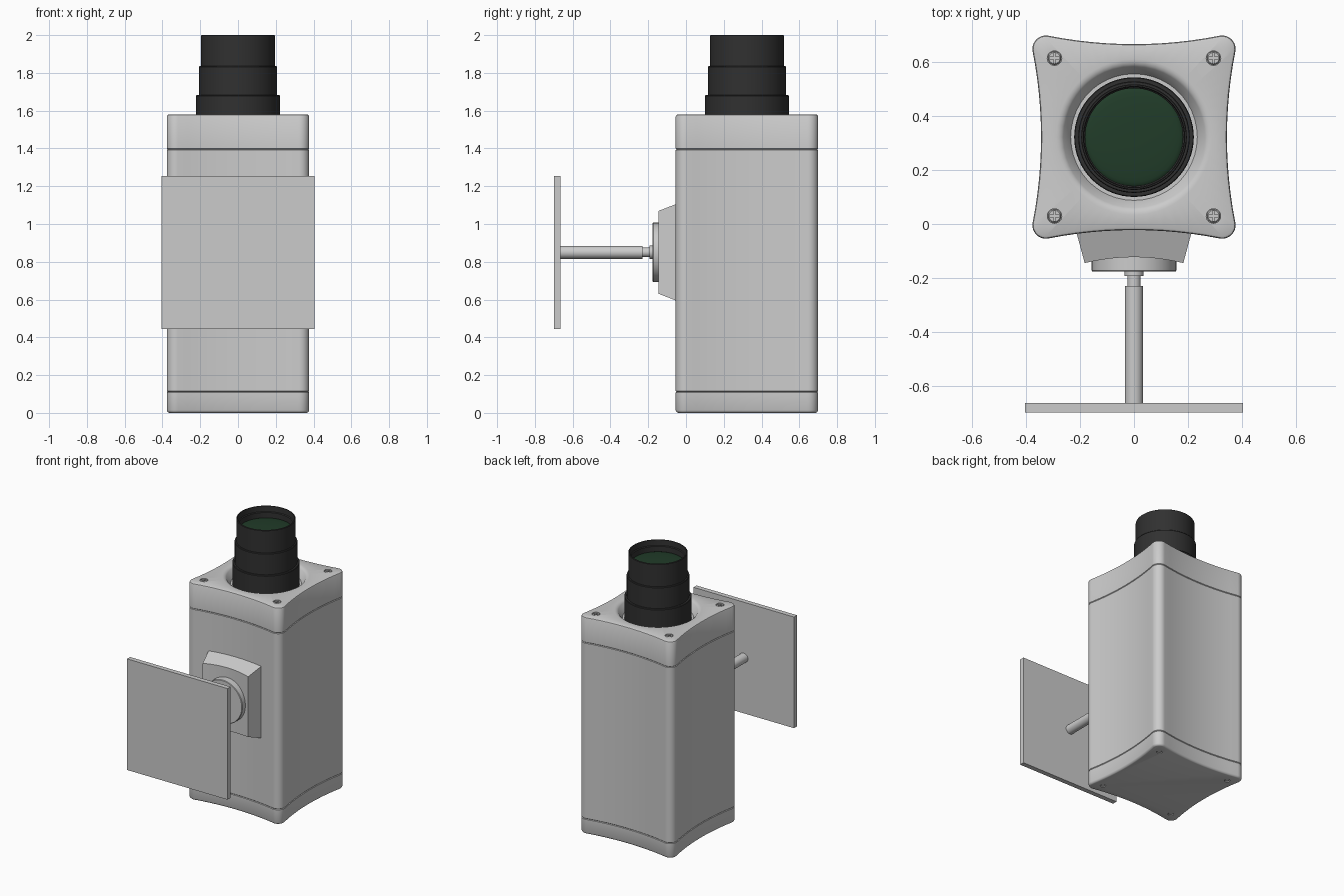
import bpy, bmesh
from math import sin, cos, pi, asin, atan2, radians

if "Cube" in bpy.data.objects:
    bpy.data.objects.remove(bpy.data.objects["Cube"])

CY, ARM_Z = 0.3225, 0.85          # body axis (y), mounting arm height
SCREWS = [(sx * 0.295, CY + sy * 0.293) for sx in (-1, 1) for sy in (-1, 1)]


def material(name, color):
    m = bpy.data.materials.new(name)
    m.diffuse_color = (*color, 1)
    m.use_nodes = True
    m.node_tree.nodes["Principled BSDF"].inputs["Base Color"].default_value = m.diffuse_color
    return m


def loft(name, rings, mat=None):
    """Skin a stack of equal-length rings; close both ends."""
    bm = bmesh.new()
    rows = [[bm.verts.new(p) for p in ring] for ring in rings]
    n = len(rows[0])
    for a, b in zip(rows, rows[1:]):
        for i in range(n):
            j = (i + 1) % n
            bm.faces.new((a[i], a[j], b[j], b[i]))
    bm.faces.new(rows[0][::-1])
    bm.faces.new(rows[-1])
    bmesh.ops.recalc_face_normals(bm, faces=bm.faces)
    me = bpy.data.meshes.new(name)
    bm.to_mesh(me)
    bm.free()
    ob = bpy.data.objects.new(name, me)
    bpy.context.collection.objects.link(ob)
    if mat:
        me.materials.append(mat)
    return ob


def turned(name, profile, center=(0, CY), axis='Z', n=64, mat=None):
    """Revolve (radius, height) pairs round z, or round y through (x, z)."""
    rings = []
    for r, h in profile:
        pts = [(center[0] + r * cos(2 * pi * i / n), center[1] + r * sin(2 * pi * i / n))
               for i in range(n)]
        rings.append([(u, v, h) if axis == 'Z' else (u, h, v) for u, v in pts])
    return loft(name, rings, mat)


def outline(inset):
    """Square with rounded corners and hollow sides, offset inward."""
    c, r, big, dist = 0.327, 0.05, 1.637, 1.982
    tilt = atan2(c, dist - c)
    quarter = []
    for k in range(12):           # hollow side
        a = -tilt + 2 * tilt * k / 12
        quarter.append((dist - (big + inset) * cos(a), (big + inset) * sin(a)))
    for k in range(12):           # rounded corner
        a = -tilt + (pi / 2 + 2 * tilt) * k / 12
        quarter.append((c + (r - inset) * cos(a), c + (r - inset) * sin(a)))
    pts = []
    for _ in range(4):
        pts += quarter
        quarter = [(-y, x) for x, y in quarter]
    return pts


def shell(profile):
    return [[(x, y + CY, z) for x, y in outline(i)] for i, z in profile]


def box(name, lo, hi):
    (x0, y0, z0), (x1, y1, z1) = lo, hi
    return loft(name, [[(x0, y0, z), (x1, y0, z), (x1, y1, z), (x0, y1, z)] for z in (z0, z1)])


def cut(target, cutter):
    m = target.modifiers.new("cut", 'BOOLEAN')
    m.operation, m.object, m.solver = 'DIFFERENCE', cutter, 'EXACT'
    bpy.context.view_layer.objects.active = target
    bpy.ops.object.modifier_apply(modifier=m.name)
    bpy.data.objects.remove(cutter)


black = material("black", (0.03, 0.03, 0.03))
green = material("dark_green_glass", (0.015, 0.045, 0.022))

# Housing: bottom cap, main tube, top cap with lens recess
bottom = loft("bottom_cap", shell([(0.013, 0), (0.008, 0.002), (0.003, 0.007), (0, 0.014),
                                   (0, 0.107), (0.004, 0.111)]))
loft("housing_tube", shell([(0.004, 0.111), (0, 0.115), (0, 1.391), (0.004, 1.395)]))
rings = shell([(0.004, 1.395), (0, 1.399), (0, 1.570), (0.003, 1.576), (0.010, 1.580)])
angles = [atan2(y, x) for x, y in outline(0)]
for r, z in [(0.289, 1.58), (0.280, 1.579), (0.270, 1.575), (0.262, 1.568), (0.235, 1.52)]:
    rings.append([(r * cos(a), CY + r * sin(a), z) for a in angles])
top = loft("top_cap", rings)

# Cross-head screws on top, small screws below
for x, y in SCREWS:
    cut(top, turned("hole", [(0.027, 1.56), (0.027, 1.60)], (x, y), n=24))
    head = turned("top_screw", [(0.025, 1.555), (0.025, 1.575), (0.021, 1.579)], (x, y), n=24)
    for dx, dy in ((0.019, 0.004), (0.004, 0.019)):
        cut(head, box("slot", (x - dx, y - dy, 1.568), (x + dx, y + dy, 1.6)))
    cut(bottom, turned("hole", [(0.019, -0.02), (0.019, 0.02)], (x, y), n=24))
    turned("bottom_screw", [(0.017, 0.025), (0.017, 0.006), (0.014, 0.003)], (x, y), n=24)

# Stepped lens barrel and glass
turned("lens_barrel", [(0.222, 1.515), (0.222, 1.678), (0.219, 1.682), (0.207, 1.682),
                       (0.207, 1.832), (0.204, 1.836), (0.196, 1.836), (0.196, 1.997),
                       (0.193, 2.0), (0.188, 2.0), (0.186, 1.96), (0.181, 1.955),
                       (0.181, 1.90)], mat=black)
turned("lens_glass", [(0.181, 1.905)] +
       [(0.181 * cos(t * pi / 16), 1.915 + 0.015 * sin(t * pi / 16)) for t in range(8)],
       mat=green)

# Mounting block: tapered, with a hollow front face
front, back = [], []
for i in range(13):
    t = -1 + i / 6
    y = -0.123 - 0.022 * t * t
    front.append((0.183 * t, y, 0.276 + 0.39 * y))
    back.append((0.222 * t, 0.0, 0.276))
plan = front + back[::-1]
loft("mounting_block", [[(x, y, ARM_Z + s * h) for x, y, h in plan] for s in (-1, 1)])

# Swivel disc, arm and wall plate
turned("swivel_disc", [(0.157, -0.11), (0.157, -0.173), (0.154, -0.177)], (0, ARM_Z), 'Y')
turned("mounting_arm", [(0.035, -0.165), (0.035, -0.193), (0.025, -0.193), (0.025, -0.230),
                        (0.034, -0.230), (0.034, -0.670)], (0, ARM_Z), 'Y', 32)
box("wall_plate", (-0.405, -0.70, 0.445), (0.405, -0.665, 1.255))

# Smooth shading with crisp edges
bpy.ops.object.select_all(action='SELECT')
bpy.context.view_layer.objects.active = top
bpy.ops.object.shade_smooth_by_angle(angle=radians(30))
